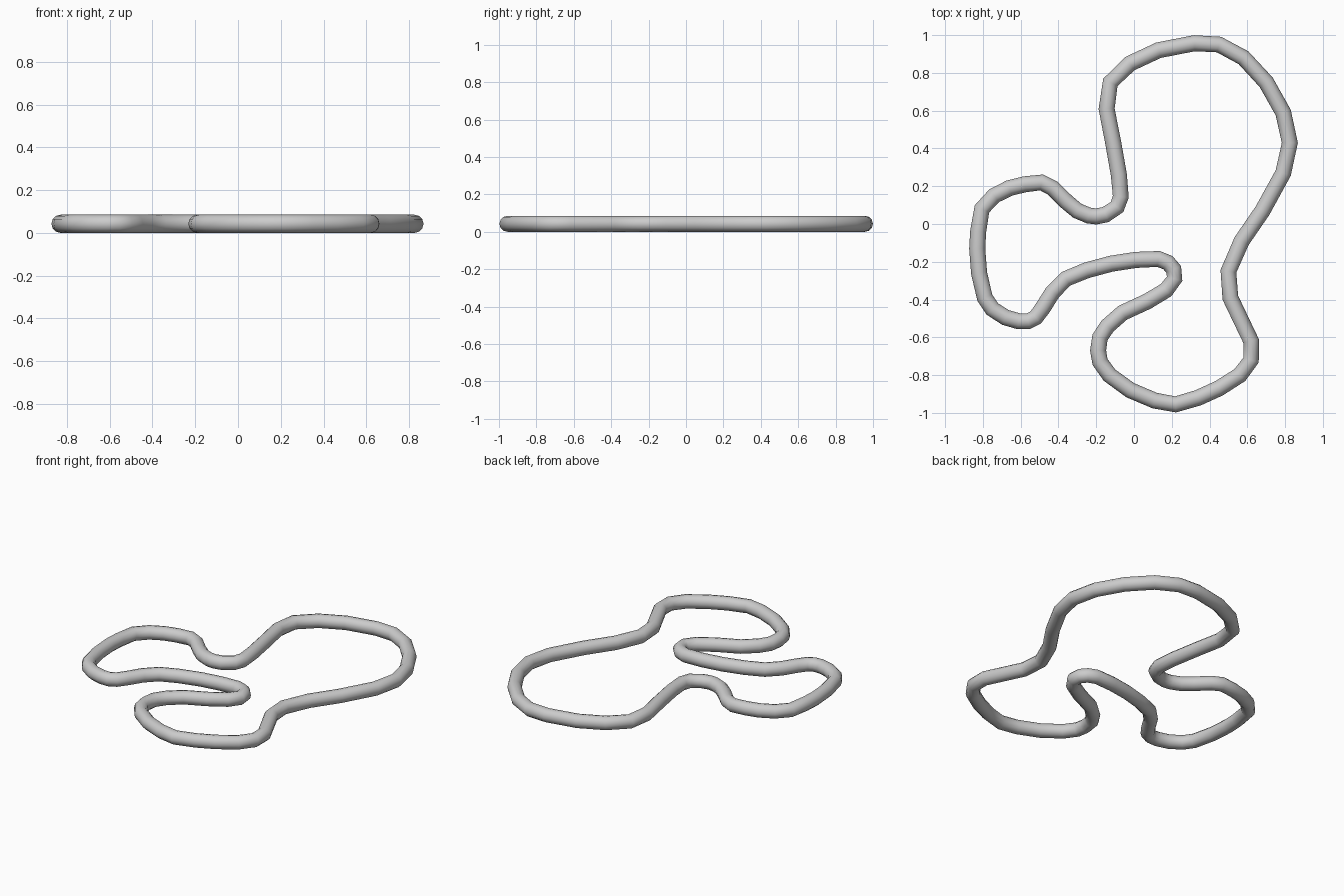
import bpy

# Remove the default cube
default_cube = bpy.data.objects.get("Cube")
if default_cube:
    bpy.data.objects.remove(default_cube, do_unlink=True)

TUBE_RADIUS = .0425

# Centre line of the closed loop, clockwise from the back, as (x, y)
back_right_lobe = [
    (.32, .957), (.45, .95), (.58, .88), (.70, .75), (.79, .59),
    (.825, .43), (.79, .27), (.68, .07), (.57, -.09), (.50, -.25),
    (.51, -.39),
]
front_lobe = [
    (.62, -.62), (.62, -.72), (.56, -.80), (.45, -.87), (.34, -.92),
    (.22, -.955), (.11, -.935), (-.02, -.88), (-.13, -.80), (-.18, -.73),
    (-.19, -.67), (-.18, -.60), (-.14, -.54), (-.06, -.47), (.07, -.41),
]
middle_bend = [
    (.17, -.35), (.215, -.29), (.21, -.24), (.18, -.205), (.13, -.185),
    (.01, -.19), (-.12, -.21), (-.25, -.245), (-.36, -.29), (-.43, -.36),
]
left_lobe = [
    (-.48, -.44), (-.52, -.495), (-.56, -.515), (-.61, -.515),
    (-.68, -.495), (-.75, -.45), (-.79, -.39), (-.82, -.26),
    (-.83, -.13), (-.825, -.04), (-.805, .08), (-.74, .15), (-.66, .19),
    (-.58, .21), (-.49, .22), (-.43, .19), (-.36, .12), (-.30, .07),
]
back_left_bend = [
    (-.24, .045), (-.20, .04), (-.15, .05), (-.09, .09), (-.07, .145),
    (-.08, .26), (-.11, .43), (-.145, .61), (-.125, .75), (-.02, .85),
    (.13, .92),
]
path = back_right_lobe + front_lobe + middle_bend + left_lobe + back_left_bend

# Grey material
grey = bpy.data.materials.new("plain grey")
grey.use_nodes = True
colour = (.6, .6, .6, 1)
grey.diffuse_color = colour
grey.node_tree.nodes["Principled BSDF"].inputs["Base Color"].default_value = colour

# Round tube swept along the loop, resting on the ground
curve = bpy.data.curves.new("closed_loop_tube", "CURVE")
curve.dimensions = "3D"
curve.twist_mode = "Z_UP"
curve.bevel_depth = TUBE_RADIUS
curve.bevel_resolution = 4
spline = curve.splines.new("POLY")
spline.points.add(len(path) - 1)
for point, (x, y) in zip(spline.points, path):
    point.co = (x, y, TUBE_RADIUS, 1)
spline.use_cyclic_u = True
curve.materials.append(grey)

tube = bpy.data.objects.new("closed_loop_tube", curve)
bpy.context.collection.objects.link(tube)

# Turn the sweep into a smooth-shaded mesh
bpy.ops.object.select_all(action="DESELECT")
tube.select_set(True)
bpy.context.view_layer.objects.active = tube
bpy.ops.object.convert(target="MESH")
bpy.ops.object.shade_smooth()
